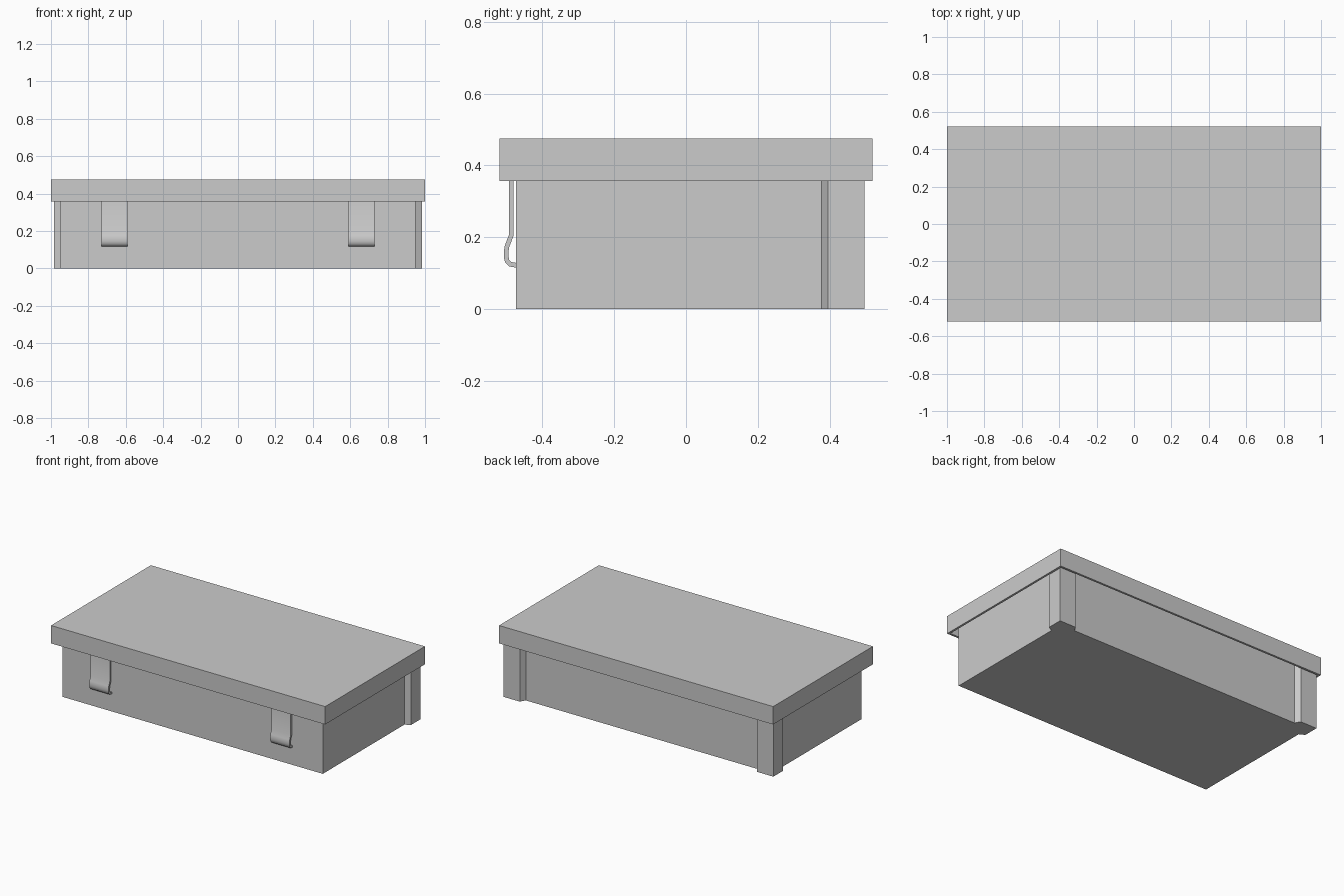
import bpy, bmesh

if "Cube" in bpy.data.objects:
    bpy.data.objects.remove(bpy.data.objects["Cube"])

def finish(bm, name, thickness, offset):
    bmesh.ops.recalc_face_normals(bm, faces=bm.faces)
    mesh = bpy.data.meshes.new(name)
    bm.to_mesh(mesh)
    bm.free()
    ob = bpy.data.objects.new(name, mesh)
    bpy.context.collection.objects.link(ob)
    mod = ob.modifiers.new("wall", 'SOLIDIFY')
    mod.thickness, mod.offset = thickness, offset
    mod.use_even_offset = True
    return ob

def tray(name, outline, z_closed, z_open, thickness):
    """Hollow shell closed at one end and open at the other."""
    bm = bmesh.new()
    a = [bm.verts.new((x, y, z_closed)) for x, y in outline]
    b = [bm.verts.new((x, y, z_open)) for x, y in outline]
    bm.faces.new(a)
    n = len(a)
    for i in range(n):
        j = (i + 1) % n
        bm.faces.new((a[i], a[j], b[j], b[i]))
    return finish(bm, name, thickness, -1)

# Box body: right half of the outline with the raised back corner, mirrored
half = [(0.95, -0.473), (0.95, 0.377), (0.985, 0.395), (0.985, 0.497),
        (0.865, 0.497), (0.845, 0.462)]
outline = half + [(-x, y) for x, y in reversed(half)]
tray("box_body", outline, 0.0, 0.45, 0.02)

# Lid: shallow cap sitting over the body
tray("lid", [(-1, -0.52), (1, -0.52), (1, 0.52), (-1, 0.52)], 0.475, 0.357, 0.014)

# Spring clips: bent strips hanging from inside the lid
path = [(-0.487, 0.45), (-0.487, 0.205), (-0.4985, 0.175), (-0.501, 0.160),
        (-0.501, 0.146), (-0.498, 0.133), (-0.490, 0.125), (-0.472, 0.122)]

def clip(name, x0, x1):
    bm = bmesh.new()
    left = [bm.verts.new((x0, y, z)) for y, z in path]
    right = [bm.verts.new((x1, y, z)) for y, z in path]
    for i in range(len(path) - 1):
        bm.faces.new((left[i], left[i + 1], right[i + 1], right[i]))
    ob = finish(bm, name, 0.013, 0)
    bpy.ops.object.select_all(action='DESELECT')
    ob.select_set(True)
    bpy.context.view_layer.objects.active = ob
    bpy.ops.object.modifier_apply(modifier="wall")
    bpy.ops.object.shade_smooth_by_angle(angle=0.7)

clip("clip_left", -0.73, -0.59)
clip("clip_right", 0.59, 0.73)
